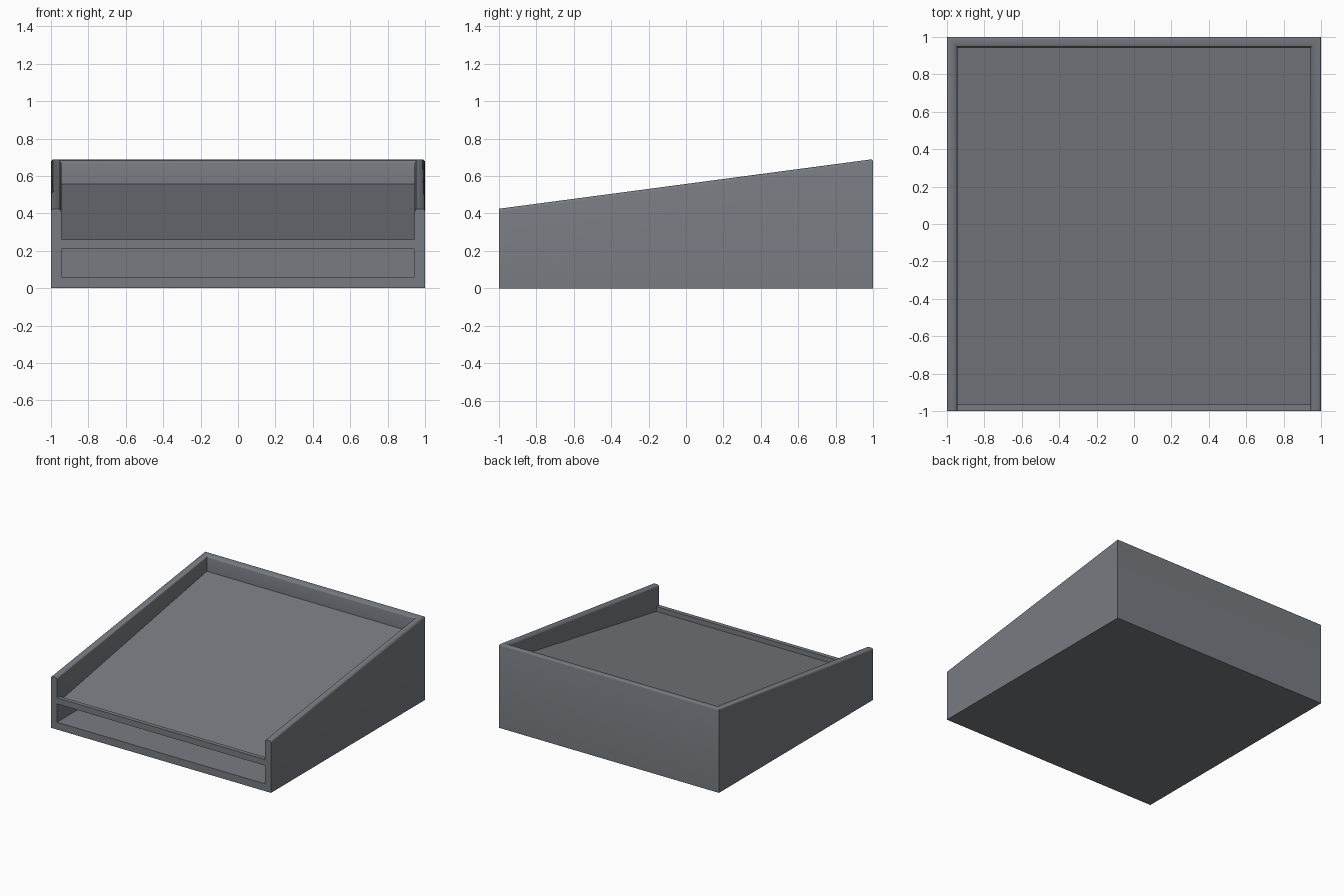
import bpy, bmesh, math

if "Cube" in bpy.data.objects:
    bpy.data.objects.remove(bpy.data.objects["Cube"])

T = 0.055                                   # wall thickness
FRONT_H, BACK_H = 0.425, 0.69


def rim_z(y):
    return FRONT_H + (BACK_H - FRONT_H) * (y + 1) / 2


def prism(name, profile, half):
    """Extrude a (y, z) profile along x from -half to +half."""
    bm = bmesh.new()
    face = bm.faces.new([bm.verts.new((-half, y, z)) for y, z in profile])
    ext = bmesh.ops.extrude_face_region(bm, geom=[face])
    moved = [g for g in ext["geom"] if isinstance(g, bmesh.types.BMVert)]
    bmesh.ops.translate(bm, verts=moved, vec=(2 * half, 0, 0))
    bmesh.ops.recalc_face_normals(bm, faces=bm.faces)
    mesh = bpy.data.meshes.new(name)
    bm.to_mesh(mesh)
    bm.free()
    obj = bpy.data.objects.new(name, mesh)
    bpy.context.collection.objects.link(obj)
    return obj


grey = bpy.data.materials.new("slate_grey")
grey.diffuse_color = (0.185, 0.2, 0.22, 1)
grey.use_nodes = True
grey.node_tree.nodes["Principled BSDF"].inputs["Base Color"].default_value = grey.diffuse_color

# Wedge-shaped outer body
tray = prism("sloped_tray", [(-1, 0), (1, 0), (1, BACK_H), (-1, FRONT_H)], 1)
tray.data.materials.append(grey)

# Upper recess: sloping deck behind a low front lip
deck_cut = prism("deck_cutter", [(-1.1, 0.26), (-0.965, 0.26), (-0.965, 0.22),
                                 (1 - T, 0.557), (1 - T, 1), (-1.1, 1)], 1 - T)
# Storage slot under the deck
slot_cut = prism("slot_cutter", [(-1.1, 0.06), (1 - T, 0.06), (1 - T, 0.547),
                                 (-0.965, 0.21), (-1.1, 0.21)], 1 - T)

bpy.context.view_layer.objects.active = tray
for cutter in (deck_cut, slot_cut):
    cutter.hide_render = True
    cutter.data.materials.append(grey)
    mod = tray.modifiers.new("cut", "BOOLEAN")
    mod.operation = "DIFFERENCE"
    mod.solver = "EXACT"
    mod.object = cutter
    bpy.ops.object.modifier_apply(modifier=mod.name)
    bpy.data.objects.remove(cutter)

# Round the rim edges, leaving the front ends of the side walls sharp
bm = bmesh.new()
bm.from_mesh(tray.data)
rim = [e for e in bm.edges
       if all(abs(v.co.z - rim_z(v.co.y)) < 0.004 for v in e.verts)
       and not all(v.co.y < -0.99 for v in e.verts)
       and e.calc_face_angle(0) > 0.3]
bmesh.ops.bevel(bm, geom=rim, offset=0.015, segments=3, profile=0.5,
                affect="EDGES", clamp_overlap=True)
bm.to_mesh(tray.data)
bm.free()

tray.select_set(True)
bpy.ops.object.shade_smooth_by_angle(angle=math.radians(35))
